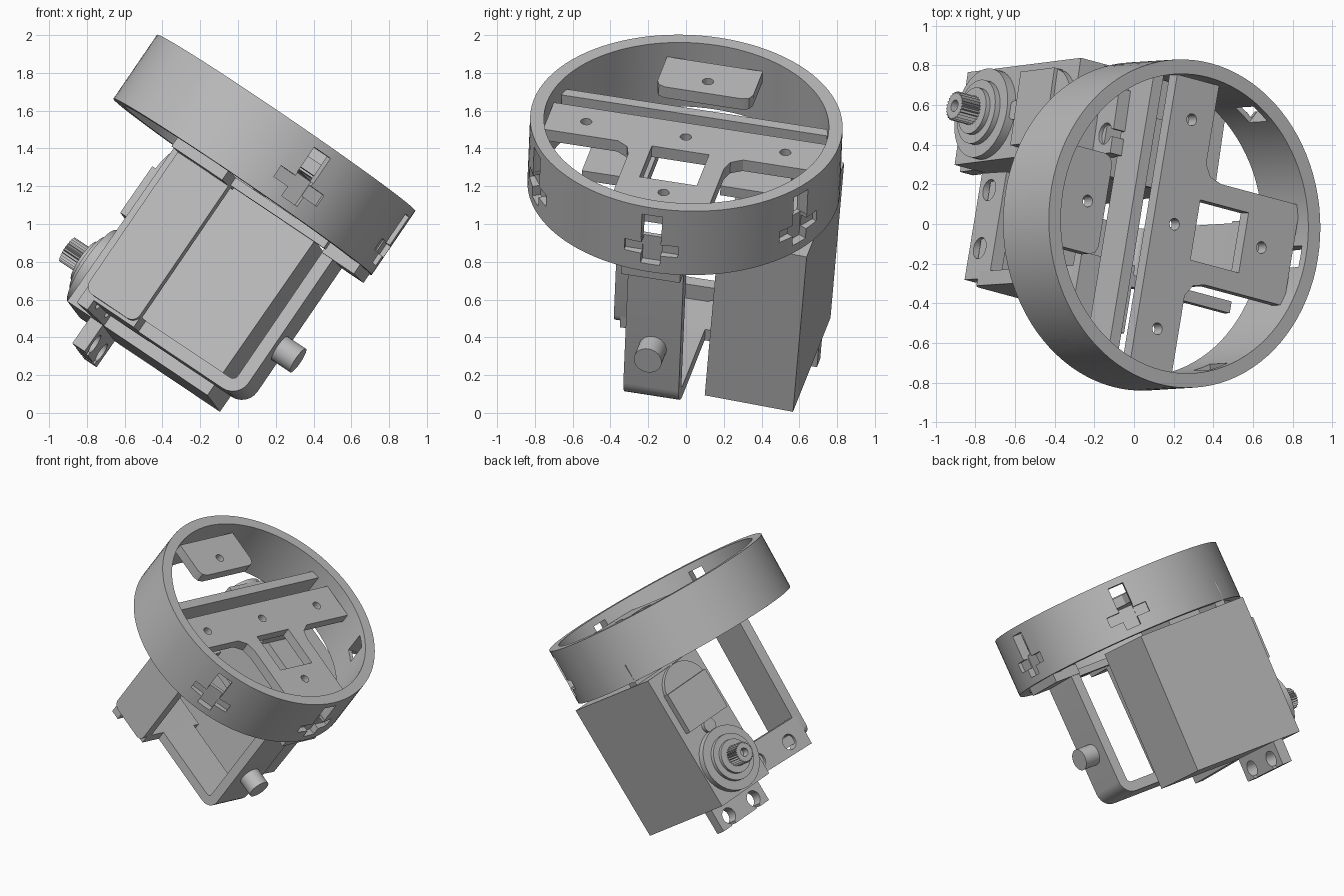
import bpy, bmesh, math
from mathutils import Matrix, Vector

cube = bpy.data.objects.get("Cube")
if cube:
    bpy.data.objects.remove(cube, do_unlink=True)

grey = bpy.data.materials.new("plain_grey")
grey.use_nodes = True
grey.diffuse_color = (0.5, 0.5, 0.5, 1)
grey.node_tree.nodes["Principled BSDF"].inputs["Base Color"].default_value = (0.5, 0.5, 0.5, 1)

# Tilted frame: origin at the centre of the ring's upper rim, z along its axis
e3 = Vector((0.563, 0.035, 0.825)).normalized()
e2 = Vector((0.160, 0.9755, -0.151))
e2 = (e2 - e3 * e2.dot(e3)).normalized()
e1 = e2.cross(e3)
FRAME = Matrix((e1, e2, e3)).transposed().to_4x4()
FRAME.translation = (0.255, 0.002, 1.535)
parts = []


def make(name, bm, cutter=False):
    bmesh.ops.recalc_face_normals(bm, faces=bm.faces)
    me = bpy.data.meshes.new(name)
    bm.to_mesh(me)
    bm.free()
    me.materials.append(grey)
    ob = bpy.data.objects.new(name, me)
    bpy.context.collection.objects.link(ob)
    if not cutter:
        parts.append(ob)
    return ob


def box(name, x, y, z, turn=0, cutter=False, round_axis=None, r=0.03):
    bm = bmesh.new()
    bmesh.ops.create_cube(bm, size=1)
    for v in bm.verts:
        v.co = [lo + (c + 0.5) * (hi - lo) for c, (lo, hi) in zip(v.co, (x, y, z))]
    if round_axis is not None:
        edges = [e for e in bm.edges
                 if abs((e.verts[0].co - e.verts[1].co).normalized()[round_axis]) > 0.9]
        bmesh.ops.bevel(bm, geom=edges, offset=r, segments=5, profile=0.5, affect='EDGES')
    bm.transform(Matrix.Rotation(turn, 4, 'Z'))
    return make(name, bm, cutter)


def prism(name, pts, lo, hi, place=None, cutter=False):
    bm = bmesh.new()
    face = bm.faces.new([bm.verts.new((p[0], p[1], lo)) for p in pts])
    ext = bmesh.ops.extrude_face_region(bm, geom=[face])["geom"]
    bmesh.ops.translate(bm, vec=(0, 0, hi - lo),
                        verts=[g for g in ext if isinstance(g, bmesh.types.BMVert)])
    if place:
        bm.transform(place)
    return make(name, bm, cutter)


def circle(r, n=32):
    return [(r * math.cos(2 * math.pi * i / n), r * math.sin(2 * math.pi * i / n)) for i in range(n)]


def along_x(y, z):
    return Matrix.Translation((0, y, z)) @ Matrix.Rotation(math.pi / 2, 4, 'Y')


def rod(name, r, x0, x1, y, z, cutter=False, n=32):
    return prism(name, circle(r, n), x0, x1, along_x(y, z), cutter)


def pin_hole(x, y):
    return prism("hole", circle(0.03, 20), -0.3, 0, Matrix.Translation((x, y, 0)), True)


def cut(ob, cutters):
    # Apply one cutter at a time; try the next solver if nothing was removed
    for c in cutters:
        c.hide_render = True
        for solver in ('MANIFOLD', 'EXACT', 'FLOAT'):
            m = ob.modifiers.new("cut", 'BOOLEAN')
            m.object, m.operation, m.solver = c, 'DIFFERENCE', solver
            bpy.context.view_layer.update()
            old = ob.data
            graph = bpy.context.evaluated_depsgraph_get()
            me = bpy.data.meshes.new_from_object(ob.evaluated_get(graph))
            ob.modifiers.clear()
            if len(me.vertices) not in (0, len(old.vertices)):
                ob.data = me
                bpy.data.meshes.remove(old)
                break
            bpy.data.meshes.remove(me)
        bpy.data.objects.remove(c, do_unlink=True)


# Ring with six cross-shaped sockets
ring = prism("ring", circle(0.828, 96), -0.41, 0)
cutters = [prism("bore", circle(0.755, 96), -0.6, 0.2, cutter=True)]
for i in range(6):
    t = i * math.pi / 3
    cutters += [box("slot", (0.7, 0.92), (-0.055, 0.055), (-0.21, -0.05), t, True),
                box("recess", (0.78, 0.91), (-0.052, 0.052), (-0.36, -0.2), t, True),
                box("cross", (0.787, 0.9), (-0.145, 0.145), (-0.3, -0.23), t, True)]
cut(ring, cutters)

# T-shaped deck, outlined on one half and mirrored
half = [(0.73, 0.26), (0.24, 0.26), (0.17, 0.28), (0.13, 0.34), (0.13, 0.745), (-0.13, 0.745)]
deck = prism("deck", half + [(x, -y) for x, y in reversed(half)], -0.16, -0.09)
cut(deck, [box("window", (0.13, 0.43), (-0.155, 0.155), (-0.3, 0), 0, True)]
    + [pin_hole(x, y) for x, y in ((0, 0), (0, 0.54), (0, -0.54), (0.54, 0))])

# Tab opposite the deck stem
tab_pts = [(-0.71, 0.26), (-0.48, 0.26), (-0.445, 0.245), (-0.43, 0.21)]
tab = prism("rear_tab", tab_pts + [(x, -y) for x, y in reversed(tab_pts)], -0.16, -0.09)
cut(tab, [pin_hole(-0.54, 0)])

# Upper and lower mounting plates with paired screw holes
for name, x, y, z, hz in (
        ("upper_mount", (-0.27, -0.21), (-0.72, 0.72), (-0.3, -0.09), -0.2),
        ("lower_mount", (-0.32, -0.25), (-0.31, 0.24), (-1.42, -1.2), -1.33)):
    plate = box(name, x, y, z)
    cut(plate, [rod("bore", 0.055, -0.5, 0, s * 0.15, hz, True) for s in (-1, 1)])

# Hanging bracket
box("side_strip", (-0.32, 0.01), (-0.345, -0.27), (-1.34, -0.41), round_axis=1, r=0.05)
box("strip_foot", (-0.32, 0.01), (-0.55, -0.2), (-0.46, -0.4))
box("servo_foot", (-0.32, 0.01), (0.2, 0.55), (-0.42, -0.36))
box("lower_shelf", (-0.3, 0.01), (-0.31, 0.2), (-1.36, -1.29))
box("front_rail", (-0.3, 0.62), (-0.31, -0.25), (-0.45, -0.4))
box("arm_foot", (0.59, 0.8), (-0.16, 0.16), (-0.47, -0.4))

# Bent strap: bottom bar and arm with a rounded corner
R = 0.1
LOW = 1.36


def bend(r):
    return [(0.66 - R + r * math.sin(a), LOW - R + r * math.cos(a))
            for a in (i * math.pi / 12 for i in range(7))]


strap = [(-0.3, LOW)] + bend(R) + [(0.66, 0.41), (0.59, 0.41)]
strap += bend(R - 0.07)[::-1] + [(-0.3, LOW - 0.07)]
prism("strap", strap, -0.15, 0.15, Matrix.Rotation(-math.pi / 2, 4, 'X'))
rod("pivot_pin", 0.075, 0.62, 0.78, 0, -1.01)

# Servo motor beside the bracket
Y = 0.485
servo_start = len(parts)
box("servo_case", (-0.49, 0.425), (Y - 0.24, Y + 0.24), (-1.431, -0.43))
flange = box("servo_flange", (-0.34, -0.26), (Y - 0.23, Y + 0.23), (-1.6, -0.27))
cutters = []
for s in (-1, 1):
    y = Y + s * 0.125
    for z, edge in ((-1.53, (-1.7, -1.53)), (-0.34, (-0.34, -0.2))):
        cutters += [rod("bore", 0.055, -0.5, 0, y, z, True),
                    box("notch", (-0.52, 0.02), (y - 0.02, y + 0.02), edge, 0, True)]
cut(flange, cutters)
box("servo_cover_plate", (-0.54, -0.47), (Y - 0.19, Y + 0.19), (-0.88, -0.58))
rod("servo_cover_end", 0.19, -0.52, -0.47, Y, -0.62)
rod("servo_screw_boss", 0.05, -0.52, -0.47, Y, -0.92)
rod("servo_boss", 0.23, -0.54, -0.47, Y, -1.185, n=48)
rod("servo_collar", 0.165, -0.57, -0.47, Y, -1.185, n=48)
rod("servo_bearing", 0.12, -0.595, -0.47, Y, -1.185)

# Splined output shaft
teeth = [(r * math.cos(a), r * math.sin(a))
         for i in range(50) for r, a in [(0.075 if i % 2 else 0.062, i * math.pi / 25)]]
shaft = prism("output_shaft", teeth, -0.705, -0.55, along_x(Y, -1.185))
cut(shaft, [rod("bore", 0.03, -0.8, -0.65, Y, -1.185, True, 20)])

# Smooth the curves, lean the servo slightly, and tilt everything into place
pivot = Matrix.Translation((0, Y, -1.431))
lean = pivot @ Matrix.Rotation(math.radians(-2.2), 4, 'X') @ pivot.inverted()
bpy.ops.object.select_all(action='DESELECT')
for i, ob in enumerate(parts):
    ob.matrix_world = FRAME @ lean if i >= servo_start else FRAME
    ob.select_set(True)
bpy.context.view_layer.objects.active = parts[0]
bpy.ops.object.shade_smooth_by_angle(angle=math.radians(25))
